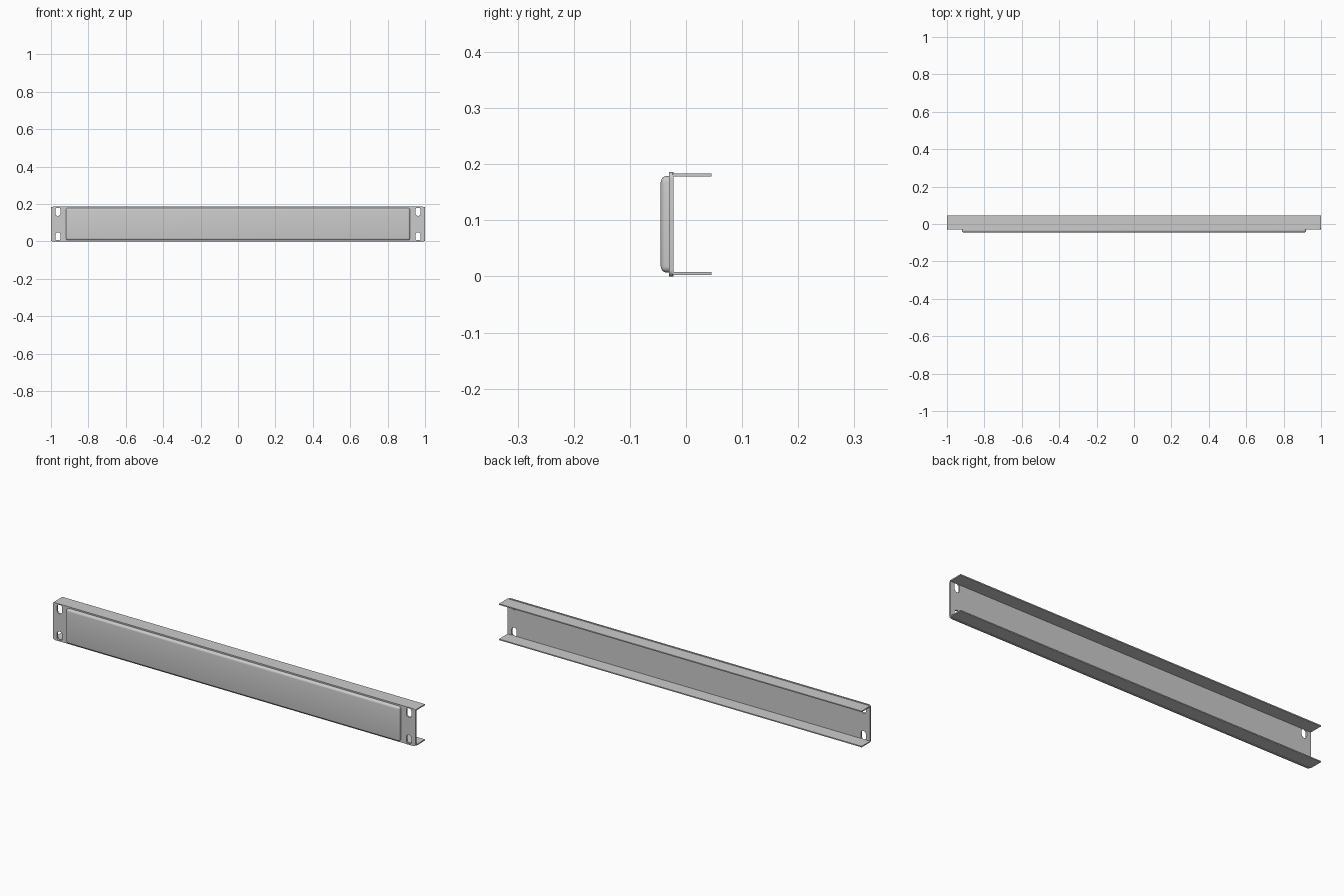
import bpy, bmesh, math

if "Cube" in bpy.data.objects:
    bpy.data.objects.remove(bpy.data.objects["Cube"])

H = 0.186


def rounded_rect(cx, cz, w, h, r, n=6):
    pts = []
    for k, (sx, sz) in enumerate([(1, 1), (-1, 1), (-1, -1), (1, -1)]):
        for i in range(n + 1):
            a = math.pi / 2 * (k + i / n)
            pts.append((cx + sx * (w / 2 - r) + r * math.cos(a),
                        cz + sz * (h / 2 - r) + r * math.sin(a)))
    return pts


def box(name, x, y, z):
    bm = bmesh.new()
    bmesh.ops.create_cube(bm, size=1)
    for v in bm.verts:
        for i, (lo, hi) in enumerate((x, y, z)):
            v.co[i] = hi if v.co[i] > 0 else lo
    me = bpy.data.meshes.new(name)
    ob = bpy.data.objects.new(name, me)
    bpy.context.collection.objects.link(ob)
    return ob, bm


def select(ob):
    bpy.ops.object.select_all(action='DESELECT')
    ob.select_set(True)
    bpy.context.view_layer.objects.active = ob


# Mounting plate: rounded outline with four slot holes, extruded in y
cu = bpy.data.curves.new("mounting_plate", 'CURVE')
cu.dimensions = '2D'
cu.fill_mode = 'BOTH'
cu.extrude = 0.004
loops = [rounded_rect(0, H / 2, 2, H, 0.012)]
loops += [rounded_rect(sx * 0.963, H / 2 + sz * 0.067, 0.028, 0.046, 0.0139)
          for sx in (-1, 1) for sz in (-1, 1)]
for pts in loops:
    s = cu.splines.new('POLY')
    s.points.add(len(pts) - 1)
    for p, (x, z) in zip(s.points, pts):
        p.co = (x, z, 0, 1)
    s.use_cyclic_u = True
plate = bpy.data.objects.new("mounting_plate", cu)
plate.rotation_euler.x = math.pi / 2
plate.location.y = -0.026
bpy.context.collection.objects.link(plate)
select(plate)
bpy.ops.object.convert(target='MESH')
bpy.ops.object.shade_smooth_by_angle()

# Raised front cover with rounded front and corner edges
cover, bm = box("front_cover", (-0.92, 0.92), (-0.045, -0.028), (0.007, 0.179))
edges = [e for e in bm.edges if min(v.co.y for v in e.verts) < -0.04]
bmesh.ops.bevel(bm, geom=edges, offset=0.011, offset_type='OFFSET',
                segments=5, profile=0.5, affect='EDGES')
bm.to_mesh(cover.data)
bm.free()
select(cover)
bpy.ops.object.shade_smooth_by_angle()

# Top and bottom flanges running backwards
for name, z in (("bottom_flange", 0.0025), ("top_flange", H - 0.008)):
    ob, bm = box(name, (-1, 1), (-0.024, 0.045), (z, z + 0.0055))
    bm.to_mesh(ob.data)
    bm.free()
